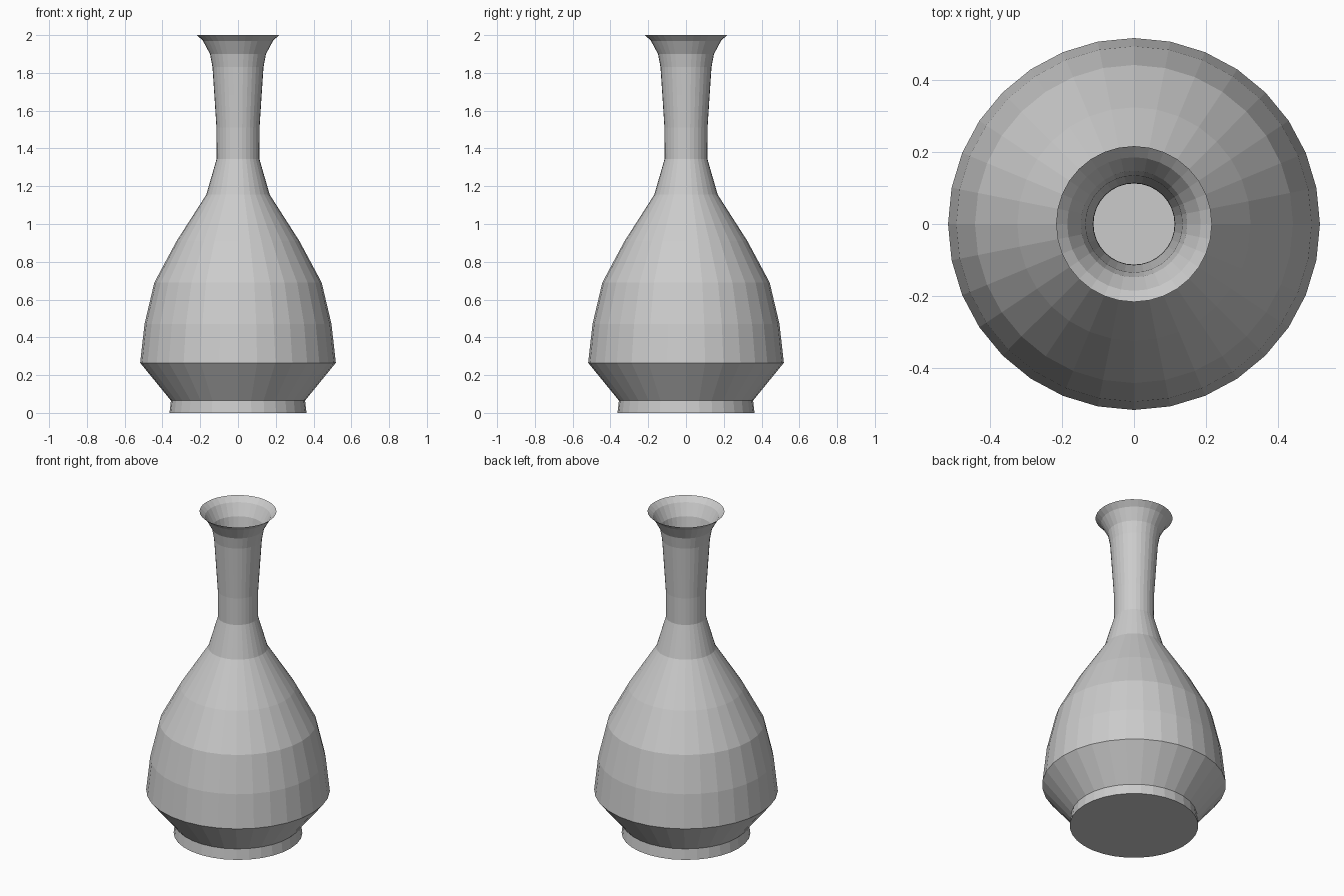
import bpy, bmesh, math

default = bpy.data.objects.get("Cube")
if default:
    bpy.data.objects.remove(default, do_unlink=True)

SIDES = 32

# One plain grey glaze
glaze = bpy.data.materials.new("grey_glaze")
glaze.use_nodes = True
grey = (0.6, 0.6, 0.6, 1)
glaze.diffuse_color = grey
glaze.node_tree.nodes["Principled BSDF"].inputs["Base Color"].default_value = grey

# Outline of the vase from foot to lip: (radius, height)
profile = [
    (0.363, 0), (0.355, 0.065),                                # foot
    (0.518, 0.265), (0.495, 0.47), (0.443, 0.69),              # belly
    (0.325, 0.91), (0.168, 1.155),                             # shoulder
    (0.113, 1.345), (0.114, 1.51), (0.125, 1.68),              # neck
    (0.135, 1.83), (0.148, 1.90), (0.186, 1.97), (0.217, 2),   # flared lip
]

# Turn the outline into a thin, open shell with a closed floor
bm = bmesh.new()
rings = []
for radius, height in profile:
    angles = [math.tau * i / SIDES for i in range(SIDES)]
    rings.append([bm.verts.new((radius * math.cos(a), radius * math.sin(a), height))
                  for a in angles])
bm.faces.new(reversed(rings[0]))
for low, high in zip(rings, rings[1:]):
    for i in range(SIDES):
        j = (i + 1) % SIDES
        bm.faces.new((low[i], low[j], high[j], high[i]))

mesh = bpy.data.meshes.new("vase")
bm.to_mesh(mesh)
bm.free()
mesh.materials.append(glaze)
vase = bpy.data.objects.new("vase", mesh)
bpy.context.collection.objects.link(vase)
